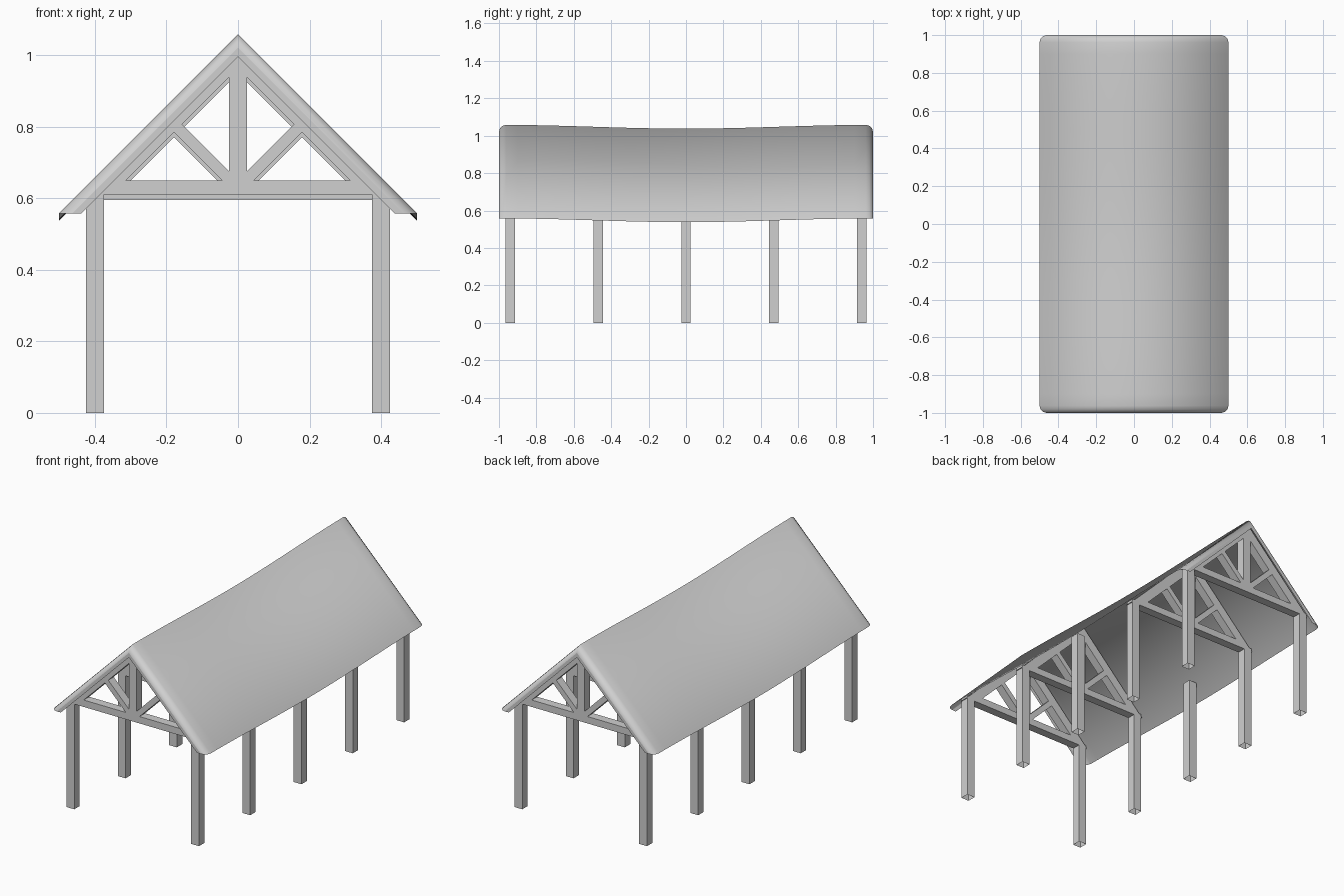
import bpy, bmesh, math

cube = bpy.data.objects.get("Cube")
if cube:
    bpy.data.objects.remove(cube)

grey = bpy.data.materials.new("plain grey")
grey.use_nodes = True
color = (0.63, 0.63, 0.63, 1)
grey.diffuse_color = color
grey.node_tree.nodes["Principled BSDF"].inputs["Base Color"].default_value = color


def sag(y):
    """Drop of the roof line, greatest halfway along."""
    return 0.01 * (1 + math.cos(math.pi * y))


def finish(bm, name):
    bmesh.ops.recalc_face_normals(bm, faces=bm.faces)
    mesh = bpy.data.meshes.new(name)
    bm.to_mesh(mesh)
    bm.free()
    mesh.materials.append(grey)
    obj = bpy.data.objects.new(name, mesh)
    bpy.context.collection.objects.link(obj)


def prism(bm, outline, y, depth):
    """Extrude an (x, z) outline along y, centred on y."""
    near = [bm.verts.new((x, y - depth / 2, z)) for x, z in outline]
    far = [bm.verts.new((x, y + depth / 2, z)) for x, z in outline]
    bm.faces.new(near)
    bm.faces.new(far[::-1])
    for i in range(len(near)):
        j = (i + 1) % len(near)
        bm.faces.new((near[i], far[i], far[j], near[j]))


# Roof: a sagging gable skin, open below, with rounded ends and a narrow end lip
EAVE, RIDGE, LIP, ROUND = 0.558, 1.058, 0.995, 0.038


def gable(bm, peak, y):
    half = peak - EAVE
    return [bm.verts.new((x, y, z - sag(y)))
            for x, z in ((-half, EAVE), (0, peak), (half, EAVE))]


bm = bmesh.new()
arc = [math.radians(a) for a in (90, 60, 30, 0)]
ends = [(1 - ROUND + ROUND * math.sin(a), RIDGE - ROUND + ROUND * math.cos(a)) for a in arc]
stations = ([(-y, peak) for y, peak in ends]
            + [(i / 10, RIDGE) for i in range(-9, 10)] + ends[::-1])
rings = [gable(bm, peak, y) for y, peak in stations]
for a, b in zip(rings, rings[1:]):
    for i in range(2):
        bm.faces.new((a[i], a[i + 1], b[i + 1], b[i])).smooth = True
for ring, y in ((rings[0], -1), (rings[-1], 1)):
    lip = gable(bm, LIP, y)
    for i in range(2):
        face = bm.faces.new((ring[i], ring[i + 1], lip[i + 1], lip[i]))
        for edge in face.edges:
            edge.smooth = False
finish(bm, "roof")

# Posts: five pairs, open at the foot
SPACING, POST = 0.47, 0.05
for row in range(-2, 3):
    y = row * SPACING
    for side, label in ((-1, "right"), (1, "left")):
        bm = bmesh.new()
        lo, hi = side * 0.4 - POST / 2, side * 0.4 + POST / 2
        top = 0.625 - sag(y)
        prism(bm, [(lo, 0), (hi, 0), (hi, top), (lo, top)], y, POST)
        foot = min(bm.faces, key=lambda f: f.calc_center_median().z)
        bmesh.ops.delete(bm, geom=[foot], context='FACES_ONLY')
        finish(bm, f"{label}_post_{row + 3}")

# Trusses: tie beam, king post, rafters and struts, none over the middle pair
TIE_LOW, TIE_TOP, PEAK, RAFTER_LOW = 0.61, 0.65, 1.04, 0.964
STRUT_LOW, STRUT_HIGH = 0.606, 0.65
for row in (-2, -1, 1, 2):
    y = row * SPACING
    bm = bmesh.new()
    half_low, half_top = PEAK - TIE_LOW, PEAK - TIE_TOP
    prism(bm, [(-half_low, TIE_LOW), (half_low, TIE_LOW),
               (half_top, TIE_TOP), (-half_top, TIE_TOP)], y, POST)
    k = POST / 2
    prism(bm, [(-k, TIE_TOP), (k, TIE_TOP), (k, RAFTER_LOW - k),
               (0, RAFTER_LOW), (-k, RAFTER_LOW - k)], y, POST)
    for s in (-1, 1):
        prism(bm, [(0, PEAK), (s * half_top, TIE_TOP),
                   (s * (RAFTER_LOW - TIE_TOP), TIE_TOP), (0, RAFTER_LOW)], y, POST)
        # strut edges rise at 45 degrees from the tie to the rafter
        xl, xh = (RAFTER_LOW - STRUT_LOW) / 2, (RAFTER_LOW - STRUT_HIGH) / 2
        prism(bm, [(s * k, STRUT_HIGH + k), (s * k, TIE_TOP),
                   (s * (TIE_TOP - STRUT_LOW), TIE_TOP),
                   (s * xl, STRUT_LOW + xl), (s * xh, STRUT_HIGH + xh)], y, POST)
    drop = 0.015 if abs(row) == 1 else 0
    bmesh.ops.translate(bm, verts=bm.verts, vec=(0, 0, -drop))
    finish(bm, f"truss_{row + 3}")
